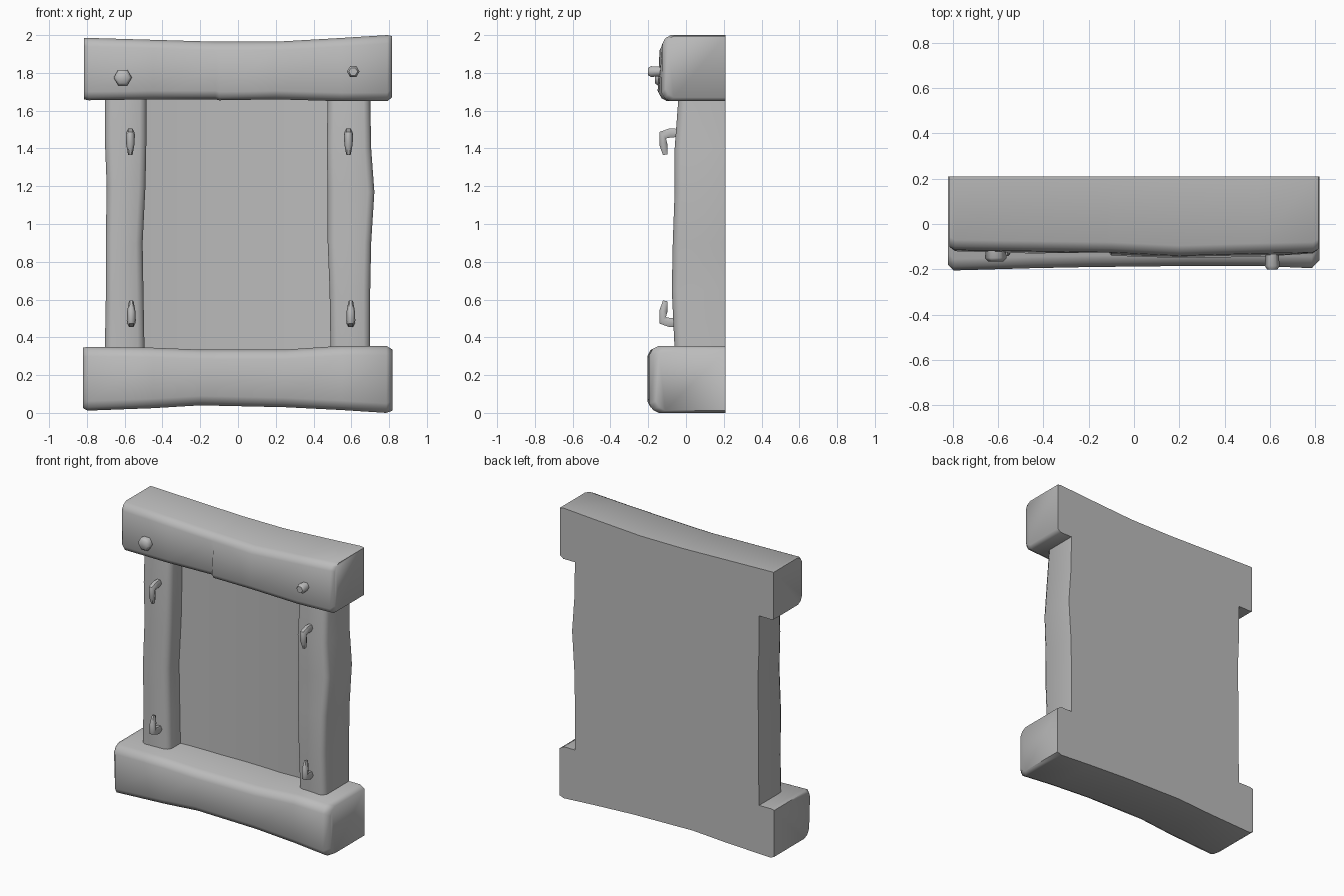
import bpy, bmesh, math
from mathutils import Vector

cube = bpy.data.objects.get("Cube")
if cube:
    bpy.data.objects.remove(cube, do_unlink=True)

BACK = 0.21
grey = bpy.data.materials.new("plain grey")
grey.use_nodes = True
grey.diffuse_color = (0.5, 0.5, 0.5, 1)
grey.node_tree.nodes["Principled BSDF"].inputs["Base Color"].default_value = (0.5, 0.5, 0.5, 1)


def loft(name, rings, angle=60):
    """Skin a row of equal rings, cap both ends and shade smooth."""
    bm = bmesh.new()
    loops = [[bm.verts.new(p) for p in ring] for ring in rings]
    n = len(loops[0])
    for a, b in zip(loops, loops[1:]):
        for i in range(n):
            j = (i + 1) % n
            bm.faces.new((a[i], a[j], b[j], b[i]))
    bm.faces.new(loops[0])
    bm.faces.new(loops[-1])
    bmesh.ops.recalc_face_normals(bm, faces=bm.faces)
    mesh = bpy.data.meshes.new(name)
    bm.to_mesh(mesh)
    bm.free()
    mesh.materials.append(grey)
    obj = bpy.data.objects.new(name, mesh)
    bpy.context.collection.objects.link(obj)
    bpy.ops.object.select_all(action='DESELECT')
    obj.select_set(True)
    bpy.context.view_layer.objects.active = obj
    bpy.ops.object.shade_smooth_by_angle(angle=math.radians(angle))
    return obj


def timber(name, stations, c, upright=False):
    """Rough-hewn timber: stations are (position, low, high, low front, high front)."""
    rings = []
    for t, lo, hi, f_lo, f_hi in stations:
        prof = [(lo, BACK), (lo, f_lo + c), (lo + c * .35, f_lo + c * .35), (lo + c, f_lo),
                (hi - c, f_hi), (hi - c * .35, f_hi + c * .35), (hi, f_hi + c), (hi, BACK)]
        rings.append([(u, y, t) if upright else (t, y, u) for u, y in prof])
    return loft(name, rings)


# Horizontal beams
timber("top_beam", [
    (-0.815, 1.66, 1.985, -0.10, -0.10), (-0.79, 1.655, 1.985, -0.12, -0.115),
    (-0.45, 1.66, 1.975, -0.13, -0.12), (-0.12, 1.66, 1.965, -0.115, -0.125),
    (-0.10, 1.655, 1.965, -0.14, -0.125), (0.2, 1.66, 1.965, -0.15, -0.14),
    (0.55, 1.65, 1.985, -0.145, -0.13), (0.79, 1.65, 2.0, -0.13, -0.125),
    (0.815, 1.67, 1.995, -0.11, -0.11)], 0.045)
timber("bottom_beam", [
    (-0.82, 0.025, 0.345, -0.17, -0.18), (-0.795, 0.012, 0.35, -0.205, -0.205),
    (-0.45, 0.025, 0.345, -0.195, -0.195), (-0.2, 0.04, 0.335, -0.185, -0.19),
    (0.25, 0.03, 0.335, -0.18, -0.185), (0.55, 0.015, 0.355, -0.185, -0.185),
    (0.785, 0.0, 0.355, -0.195, -0.195), (0.818, 0.012, 0.335, -0.16, -0.16)], 0.05)

# Upright posts
timber("right_post", [
    (0.33, -0.705, -0.495, -0.06, -0.05), (0.6, -0.7, -0.5, -0.06, -0.05),
    (0.9, -0.7, -0.505, -0.065, -0.05), (1.2, -0.695, -0.49, -0.055, -0.05),
    (1.45, -0.705, -0.485, -0.05, -0.05), (1.67, -0.705, -0.485, -0.04, -0.04)], 0.035, True)
timber("left_post", [
    (0.33, 0.49, 0.70, -0.05, -0.06), (0.65, 0.485, 0.70, -0.06, -0.075),
    (0.9, 0.475, 0.705, -0.055, -0.07), (1.17, 0.475, 0.722, -0.05, -0.06),
    (1.4, 0.47, 0.705, -0.05, -0.06), (1.67, 0.475, 0.70, -0.03, -0.04)], 0.035, True)

# Gently hollowed panel between the posts
panel = []
for i in range(13):
    x = -0.55 + 1.1 * i / 12
    y = 0.11 - 0.03 * (x / 0.5) ** 2
    panel.append([(x, y, 0.3), (x, y, 1.7), (x, BACK, 1.7), (x, BACK, 0.3)])
loft("back_panel", panel)


def peg(name, x, z, tip, r0, r1):
    """Six-sided peg sticking forward with a slightly domed tip."""
    rings = [[(x + r * math.cos(math.tau * k / 6), y, z + r * math.sin(math.tau * k / 6))
              for k in range(6)]
             for y, r in ((-0.08, r0), (tip + 0.015, r1), (tip, r1 * .7))]
    loft(name, rings)


peg("right_peg", -0.61, 1.775, -0.165, 0.04, 0.048)
peg("left_peg", 0.61, 1.807, -0.2, 0.024, 0.033)


def hook(name, x, z, turn):
    """Bent hook whose tip points up (turn 1) or down (turn -1)."""
    path = [(0.0, 0.0, 0.022, 0.02), (-0.085, 0.0, 0.028, 0.023),
            (-0.123, 0.012, 0.028, 0.024), (-0.12, 0.06, 0.025, 0.022),
            (-0.11, 0.115, 0.014, 0.012)]
    dirs = [Vector((-1, 0)), Vector((-1, .1)), Vector((-.7, .7)), Vector((0.1, 1)), Vector((.2, 1))]
    rings = []
    for (y, up, depth, half), d in zip(path, dirs):
        side = Vector((-d.y, d.x)).normalized() * depth
        ring = []
        for k in range(6):
            a = math.tau * k / 6
            ring.append((x + half * math.cos(a), y + side.x * math.sin(a),
                         z + turn * (up + side.y * math.sin(a))))
        rings.append(ring)
    loft(name, rings)


for label, x_up, x_low in (("right", -0.57, -0.565), ("left", 0.585, 0.597)):
    hook(label + "_upper_hook", x_up, 1.482, -1)
    hook(label + "_lower_hook", x_low, 0.478, 1)
